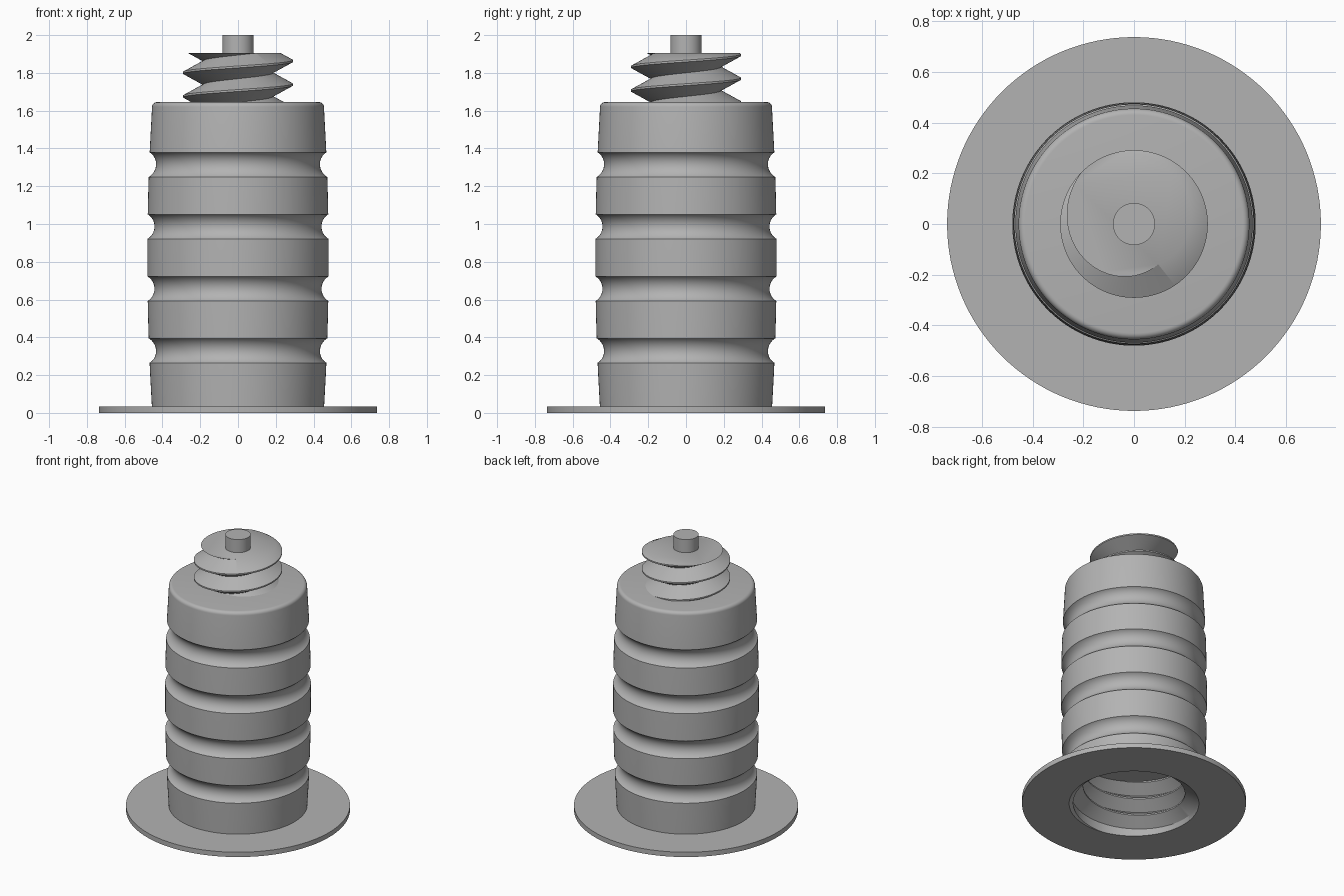
import bpy, bmesh, math

cube = bpy.data.objects.get("Cube")
if cube:
    bpy.data.objects.remove(cube, do_unlink=True)

SEG = 128
GREY = (0.45, 0.45, 0.45, 1.0)
grey = bpy.data.materials.new("plain_grey")
grey.use_nodes = True
grey.diffuse_color = GREY
grey.node_tree.nodes["Principled BSDF"].inputs["Base Color"].default_value = GREY


def finish(name, bm):
    """Turn a bmesh into a smooth-shaded object with sharp edges kept."""
    mesh = bpy.data.meshes.new(name)
    bm.to_mesh(mesh)
    bm.free()
    obj = bpy.data.objects.new(name, mesh)
    bpy.context.collection.objects.link(obj)
    mesh.materials.append(grey)
    bpy.ops.object.select_all(action="DESELECT")
    obj.select_set(True)
    bpy.context.view_layer.objects.active = obj
    bpy.ops.object.shade_smooth_by_angle(angle=math.radians(30))
    return obj


def point(bm, r, angle, z):
    return bm.verts.new((r * math.cos(angle), r * math.sin(angle), z))


def lathe(name, profile):
    """Revolve (radius, height) points around the z axis."""
    bm = bmesh.new()
    rings = [[point(bm, r, math.tau * i / SEG, z) for i in range(SEG)] for r, z in profile]
    for low, high in zip(rings, rings[1:]):
        for i in range(SEG):
            j = (i + 1) % SEG
            bm.faces.new((low[i], low[j], high[j], high[i]))
    bmesh.ops.remove_doubles(bm, verts=bm.verts[:], dist=1e-5)
    return finish(name, bm)


def thread(name, crest, valley, pitch, phase, low, high, mouth=None):
    """Right-handed V thread trimmed at two heights; a mouth radius makes it a socket."""
    bm = bmesh.new()
    rows = []
    turns = math.ceil((high - low) / pitch) + 4
    start = math.floor((low - phase) / pitch) - 2
    for k in range(turns * SEG):
        angle = math.tau * k / SEG
        z = phase + pitch * (start + k / SEG)
        rows.append((point(bm, crest, angle, z - 0.005),
                     point(bm, crest, angle, z + 0.005),
                     point(bm, valley, angle, z + pitch / 2)))
    for k in range((turns - 1) * SEG - 1):
        for a in range(3):
            b, lift = (a + 1, 0) if a < 2 else (0, SEG)
            quad = [rows[k][a], rows[k + 1][a], rows[k + 1 + lift][b], rows[k + lift][b]]
            bm.faces.new(quad[::-1] if mouth else quad)
    # Trim both ends flat
    for height, direction in ((low, -1), (high, 1)):
        bmesh.ops.bisect_plane(bm, geom=bm.verts[:] + bm.edges[:] + bm.faces[:], dist=1e-6,
                               plane_co=(0, 0, height), plane_no=(0, 0, direction),
                               clear_outer=True)
    # Close the upper end
    rim = [e for e in bm.edges if e.is_boundary
           and all(abs(v.co.z - high) < 1e-4 for v in e.verts)]
    for cap in bmesh.ops.edgeloop_fill(bm, edges=rim)["faces"]:
        cap.normal_update()
        if (cap.normal.z > 0) == bool(mouth):
            cap.normal_flip()
    # Flare the opening of a socket
    if mouth:
        for v in bm.verts:
            r = v.co.xy.length
            wanted = max(r, mouth - 1.3 * (v.co.z - low))
            v.co.x *= wanted / r
            v.co.y *= wanted / r
    return finish(name, bm)


def barrel(z):
    return 0.48 - 0.025 * ((z - 0.82) / 0.8) ** 2


# Barrel body with a base flange and four rounded grooves
HOLE, FLANGE, RIM, TOP = 0.427, 0.737, 0.035, 1.645
profile = [(HOLE, 0), (FLANGE, 0), (FLANGE, RIM), (barrel(RIM), RIM)]
half, depth = 0.065, 0.037
arc = (half ** 2 + depth ** 2) / (2 * depth)
for n in range(4):
    middle = 0.33 + 0.328 * n
    profile.append((barrel(middle - 0.13), middle - 0.13))
    for s in range(13):
        dz = -half * math.cos(math.pi * s / 12)
        cut = math.sqrt(arc ** 2 - dz ** 2) - (arc - depth)
        profile.append((barrel(middle + dz) - cut, middle + dz))
fillet = 0.025
shoulder = barrel(TOP - fillet)
for s in range(7):
    a = math.pi / 2 * s / 6
    profile.append((shoulder - fillet + fillet * math.cos(a),
                    TOP - fillet + fillet * math.sin(a)))
profile.append((0, TOP))
lathe("barrel_body", profile)

# Threaded neck and its centre pin
thread("screw_neck", 0.291, 0.185, 0.125, 1.738, TOP - 0.01, 1.905)
lathe("top_pin", [(0.083, 1.88), (0.083, 2.0), (0, 2.0)])

# Threaded socket in the underside
thread("base_socket", 0.335, 0.415, 0.125, 0.03, 0.0, 0.36, mouth=HOLE)
